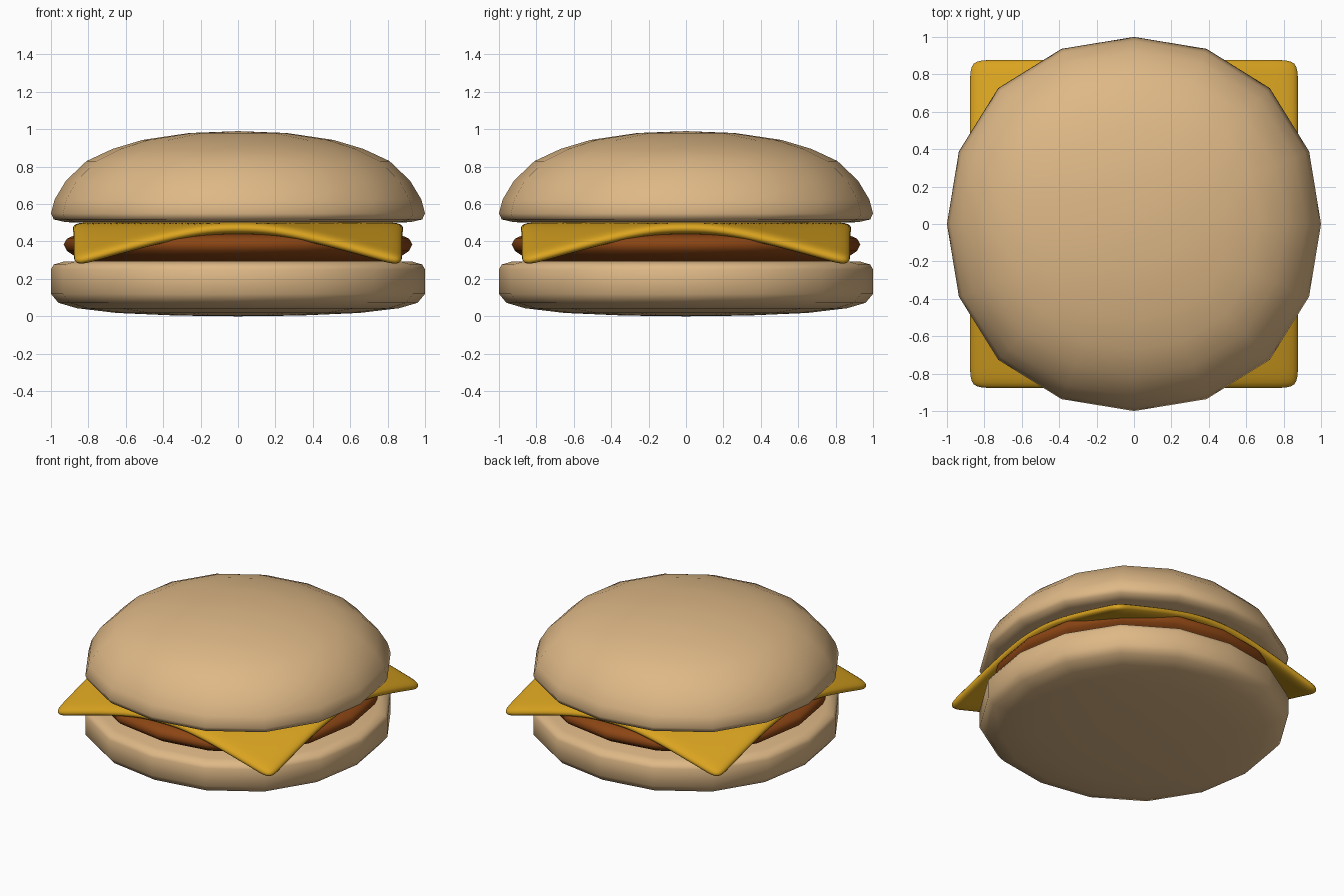
import bpy
import bmesh
import math

cube = bpy.data.objects.get("Cube")
if cube:
    bpy.data.objects.remove(cube, do_unlink=True)

SIDES = 16


def material(name, color):
    mat = bpy.data.materials.new(name)
    mat.use_nodes = True
    mat.diffuse_color = (*color, 1)
    mat.node_tree.nodes["Principled BSDF"].inputs["Base Color"].default_value = (*color, 1)
    return mat


def finish(name, bm, mat):
    bmesh.ops.recalc_face_normals(bm, faces=bm.faces)
    for face in bm.faces:
        face.smooth = True
    mesh = bpy.data.meshes.new(name)
    bm.to_mesh(mesh)
    bm.free()
    mesh.materials.append(mat)
    obj = bpy.data.objects.new(name, mesh)
    bpy.context.collection.objects.link(obj)
    return obj


def round_part(name, profile, mat):
    """Turn a (radius, height) profile, poles at both ends, into a 16-sided solid."""
    bm = bmesh.new()
    rings = []
    for radius, z in profile[1:-1]:
        ring = []
        for i in range(SIDES):
            a = math.tau * i / SIDES
            r = radius * (1 + 0.027 * math.sin(2 * a) ** 2)
            ring.append(bm.verts.new((r * math.cos(a), r * math.sin(a), z)))
        rings.append(ring)
    for low, high in zip(rings, rings[1:]):
        for i in range(SIDES):
            j = (i + 1) % SIDES
            bm.faces.new((low[i], low[j], high[j], high[i]))
    for ring, end in ((rings[0], profile[0]), (rings[-1], profile[-1])):
        pole = bm.verts.new((0, 0, end[1]))
        for i in range(SIDES):
            bm.faces.new((ring[i], ring[(i + 1) % SIDES], pole))
    return finish(name, bm, mat)


bread = material("bread tan", (0.73, 0.48, 0.24))
meat = material("meat brown", (0.26, 0.06, 0.007))
cheese = material("cheese yellow", (0.70, 0.37, 0.014))

# Buns and patty
round_part("bottom_bun", [(0, 0), (0.33, 0.004), (0.65, 0.018), (0.86, 0.043),
                          (0.96, 0.072), (1, 0.12), (1, 0.25), (0.985, 0.277),
                          (0.93, 0.293), (0.5, 0.3), (0, 0.3)], bread)
round_part("patty", [(0, 0.29), (0.8, 0.295), (0.87, 0.32), (0.915, 0.35), (0.932, 0.385),
                     (0.915, 0.415), (0.87, 0.435), (0.8, 0.445), (0, 0.445)], meat)
round_part("top_bun", [(0, 0.5), (0.6, 0.5), (0.92, 0.503), (0.985, 0.518), (1, 0.55),
                       (0.98, 0.625), (0.92, 0.725), (0.81, 0.83), (0.67, 0.895),
                       (0.51, 0.943), (0.26, 0.98), (0, 0.99)], bread)


# Cheese slice: a flat sheet whose corners droop along the diagonals
def droop(d):
    t = max(0, d - 0.95)
    return 0.34 * t * t / (t + 0.26) if t else 0


bm = bmesh.new()
bmesh.ops.create_grid(bm, x_segments=14, y_segments=14, size=0.89)
for v in bm.verts:
    v.co.z = 0.503 - 0.9 * droop(abs(v.co.x) + abs(v.co.y))
slice_obj = finish("cheese_slice", bm, cheese)
solid = slice_obj.modifiers.new("thickness", 'SOLIDIFY')
solid.thickness = 0.065
solid.offset = -1
rounding = slice_obj.modifiers.new("rounding", 'SUBSURF')
rounding.levels = rounding.render_levels = 2
